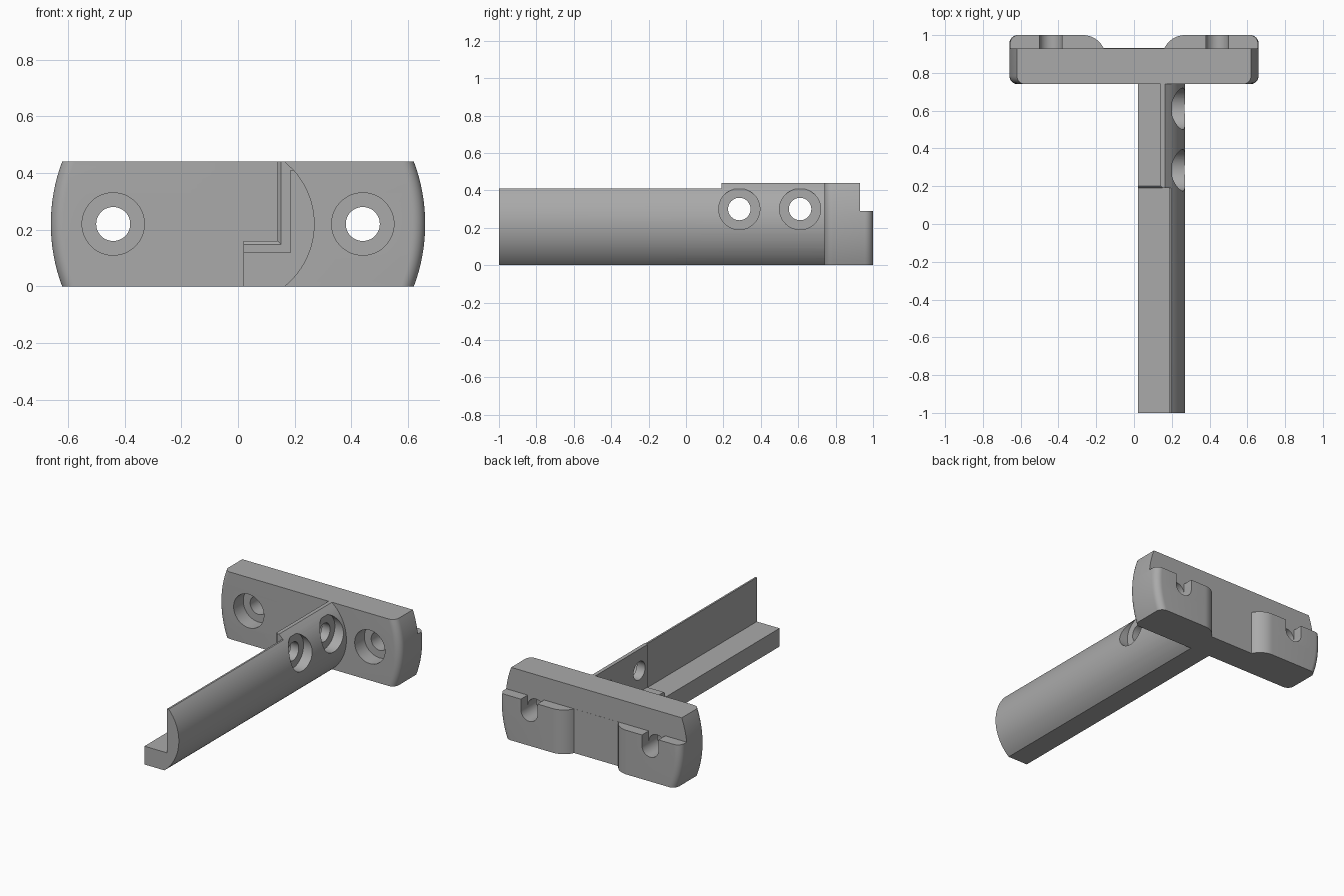
import bpy, bmesh
from math import sin, cos, pi, sqrt, radians
from mathutils import Matrix

cube = bpy.data.objects.get("Cube")
if cube:
    bpy.data.objects.remove(cube)

grey = bpy.data.materials.new("plain grey")
grey.use_nodes = True
COLOUR = (0.4, 0.4, 0.4, 1)
grey.diffuse_color = COLOUR
grey.node_tree.nodes["Principled BSDF"].inputs["Base Color"].default_value = COLOUR


def add_object(name, bm):
    bmesh.ops.recalc_face_normals(bm, faces=bm.faces)
    mesh = bpy.data.meshes.new(name)
    bm.to_mesh(mesh)
    bm.free()
    mesh.materials.append(grey)
    ob = bpy.data.objects.new(name, mesh)
    bpy.context.collection.objects.link(ob)
    return ob


def loft(name, rings):
    """Skin a closed solid through rings with equal point counts."""
    bm = bmesh.new()
    loops = [[bm.verts.new(p) for p in ring] for ring in rings]
    for a, b in zip(loops, loops[1:]):
        for i in range(len(a)):
            j = (i + 1) % len(a)
            bm.faces.new((a[i], a[j], b[j], b[i]))
    bm.faces.new(loops[0])
    bm.faces.new(loops[-1])
    return add_object(name, bm)


def along_y(profile, y):
    return [(x, y, z) for x, z in profile]


def cylinder(name, centre, radius, depth, axis):
    bm = bmesh.new()
    bmesh.ops.create_cone(bm, cap_ends=True, segments=48, radius1=radius, radius2=radius, depth=depth)
    turn = Matrix.Rotation(pi / 2, 4, "X" if axis == "Y" else "Y")
    bmesh.ops.transform(bm, matrix=Matrix.Translation(centre) @ turn, verts=bm.verts)
    return add_object(name, bm)


def box(name, x0, x1, y0, y1, z0, z1):
    ring = [(x0, z0), (x1, z0), (x1, z1), (x0, z1)]
    return loft(name, [along_y(ring, y0), along_y(ring, y1)])


def combine(ob, tool, operation="DIFFERENCE"):
    mod = ob.modifiers.new("combine", "BOOLEAN")
    mod.operation, mod.object, mod.solver = operation, tool, "EXACT"
    bpy.context.view_layer.objects.active = ob
    bpy.ops.object.modifier_apply(modifier=mod.name)
    bpy.data.objects.remove(tool)


def arc(cx, cy, r, a0, a1, n):
    steps = [radians(a0 + (a1 - a0) * i / n) for i in range(n + 1)]
    return [(cx + r * cos(a), cy + r * sin(a)) for a in steps]


# Mounting plate: plan outline with two back pads, bowed ends
HEIGHT, MID, FILLET = 0.44, 0.22, 0.045


def plate_ring(z):
    end = 0.66 - 0.625 + sqrt(0.625 ** 2 - (z - MID) ** 2)
    half = arc(end - FILLET, 0.74 + FILLET, FILLET, -90, 0, 8)
    half += arc(end - FILLET, 1 - FILLET, FILLET, 0, 90, 8)
    half += arc(0.27, 0.88, 0.12, 90, 155, 12)
    return [(x, y, z) for x, y in half + [(-x, y) for x, y in reversed(half)]]


plate = loft("mounting_plate", [plate_ring(HEIGHT * i / 24) for i in range(25)])
combine(plate, box("step_cutter", -1, 1, 0.93, 1.1, 0.29, 0.6))

# Plate screw holes, counterbored in front, open slots in the pads
for side in (-1, 1):
    x = side * 0.44
    combine(plate, cylinder("hole_cutter", (x, 0.87, MID), 0.06, 0.5, "Y"))
    combine(plate, cylinder("counterbore_cutter", (x, 0.74, MID), 0.11, 0.2, "Y"))
    combine(plate, box("slot_cutter", x - 0.06, x + 0.06, 0.93, 1.1, MID, 0.4))

# Long angle bar with a rounded outer side
outer = []
for i in range(33):
    z = 0.41 * i / 32
    outer.append((-0.013 + sqrt(0.283 ** 2 - (z - MID) ** 2), z))
bar_profile = [(0.02, 0)] + outer + [(0.185, 0.41), (0.185, 0.12), (0.02, 0.12)]
bar = loft("angle_bar", [along_y(bar_profile, y) for y in (-1, 0.78)])


# Thicker rear section with a chamfered inner lip
def lip_profile(c):
    return [(0.02, 0.05), (0.19, 0.05), outer[-1], (0.165, HEIGHT),
            (0.14 + c, HEIGHT), (0.14 + c, 0.16 - c), (0.02, 0.16 - c)]


lip = loft("thick_section", [along_y(lip_profile(0.012), 0.19),
                             along_y(lip_profile(0), 0.202),
                             along_y(lip_profile(0), 0.78)])
combine(bar, lip, "UNION")

# Side screw holes through the bar
for y in (0.285, 0.61):
    combine(bar, cylinder("hole_cutter", (0.2, y, 0.3), 0.06, 0.5, "X"))
    combine(bar, cylinder("counterbore_cutter", (0.3, y, 0.3), 0.11, 0.2, "X"))

combine(plate, bar, "UNION")
plate.name = "bracket"

# Smooth curves, sharp edges
bpy.ops.object.select_all(action="DESELECT")
plate.select_set(True)
bpy.context.view_layer.objects.active = plate
bpy.ops.object.shade_smooth_by_angle(angle=radians(25))
